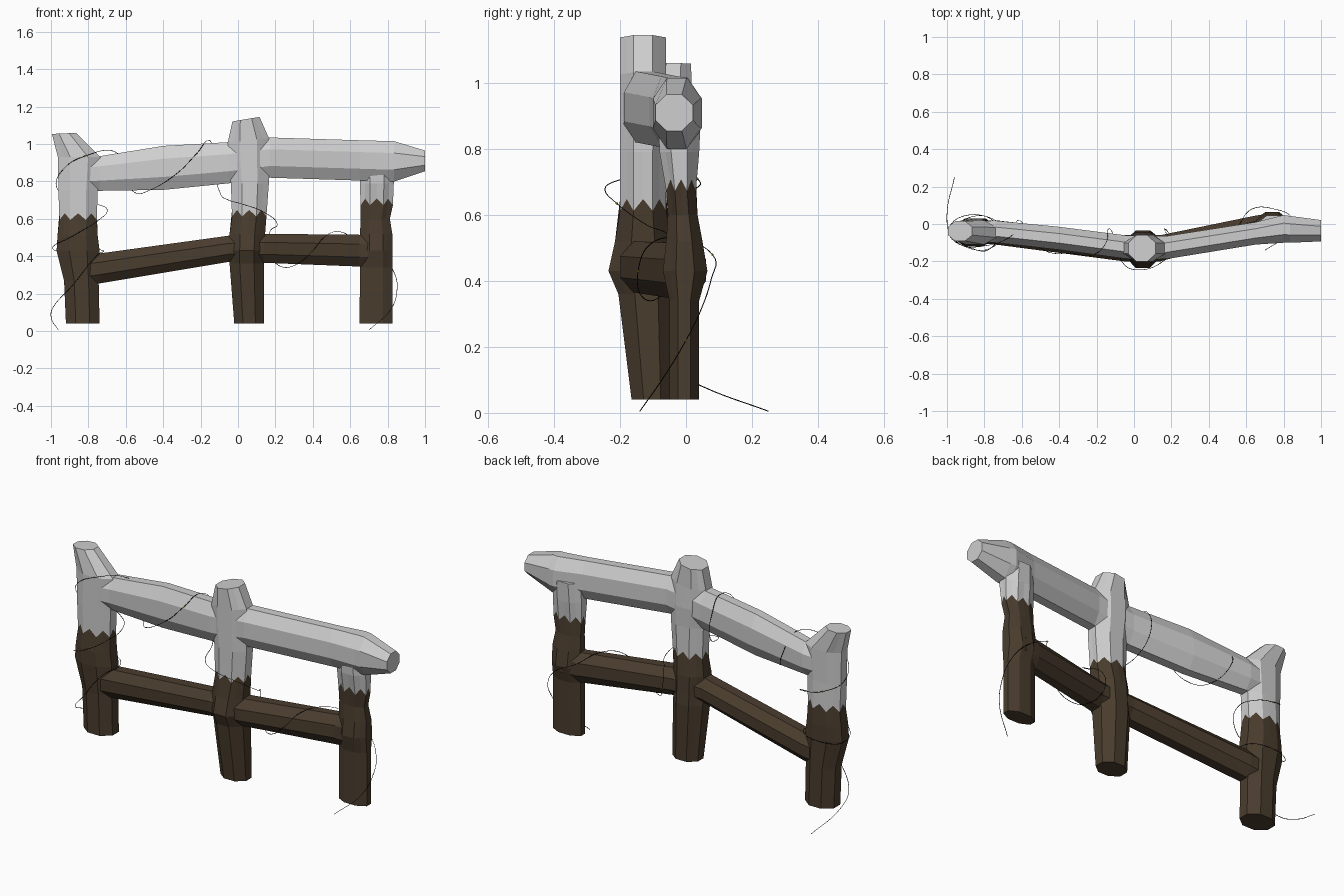
import bpy, bmesh, math

if "Cube" in bpy.data.objects:
    bpy.data.objects.remove(bpy.data.objects["Cube"])


def material(name, rgb):
    m = bpy.data.materials.new(name)
    m.diffuse_color = (*rgb, 1)
    m.use_nodes = True
    m.node_tree.nodes["Principled BSDF"].inputs["Base Color"].default_value = m.diffuse_color
    return m


WOOD = material("dark_wood", (0.068, 0.046, 0.027))
SNOW = material("pale_snow", (0.62, 0.62, 0.62))
BLACK = material("black_wire", (0.004, 0.004, 0.004))
YELLOW = material("yellow_bulb", (0.8, 0.5, 0.02))


def octagon(mids):
    """Unit octagon with flat sides on the axes, optionally with edge midpoints."""
    r = 1 / math.cos(math.pi / 8)
    pts = [(r * math.cos(math.pi * (k + .5) / 4), r * math.sin(math.pi * (k + .5) / 4)) for k in range(8)]
    if not mids:
        return pts
    out = []
    for k, p in enumerate(pts):
        q = pts[(k + 1) % 8]
        out += [p, ((p[0] + q[0]) / 2, (p[1] + q[1]) / 2)]
    return out


def loft(name, rings, mats, first_snow=0):
    """Skin closed rings; segments from first_snow upwards use the last material."""
    bm = bmesh.new()
    rows = [[bm.verts.new(p) for p in ring] for ring in rings]
    n = len(rows[0])
    for i in range(len(rows) - 1):
        for k in range(n):
            j = (k + 1) % n
            f = bm.faces.new((rows[i][k], rows[i][j], rows[i + 1][j], rows[i + 1][k]))
            f.material_index = len(mats) - 1 if i >= first_snow else 0
    bm.faces.new(rows[0][::-1])
    bm.faces.new(rows[-1]).material_index = len(mats) - 1
    bmesh.ops.recalc_face_normals(bm, faces=bm.faces[:])
    me = bpy.data.meshes.new(name)
    bm.to_mesh(me)
    bm.free()
    for m in mats:
        me.materials.append(m)
    ob = bpy.data.objects.new(name, me)
    bpy.context.collection.objects.link(ob)
    return ob


def post(name, levels, edge, zig=0.018):
    """levels: (z, x0, x1, y0, y1, tilt); the ring at index edge is the jagged snow line."""
    rings = []
    for i, (z, x0, x1, y0, y1, tilt) in enumerate(levels):
        ring = []
        for k, (u, v) in enumerate(octagon(True)):
            jag = (zig if k % 2 else -zig) if i == edge else 0
            ring.append(((x0 + x1) / 2 + u * (x1 - x0) / 2,
                         (y0 + y1) / 2 + v * (y1 - y0) / 2, z + tilt * u + jag))
        rings.append(ring)
    loft(name, rings, [WOOD, SNOW], edge)


def rail(name, stations, mat):
    """stations: (x, y0, y1, z0, z1)"""
    loft(name, [[(x, (y0 + y1) / 2 + u * (y1 - y0) / 2, (z0 + z1) / 2 + v * (z1 - z0) / 2)
                 for u, v in octagon(False)] for x, y0, y1, z0, z1 in stations], [mat])


# Posts, snow covered above the jagged line
post("left_post", [
    (.04, -.92, -.74, -.11, .03, 0), (.27, -.93, -.745, -.11, .03, 0),
    (.43, -.97, -.74, -.12, .03, 0), (.51, -.965, -.75, -.12, .03, 0),
    (.612, -.955, -.755, -.11, .025, 0), (.75, -.96, -.75, -.11, .02, 0),
    (.93, -.963, -.735, -.11, .02, 0), (1.057, -.995, -.865, -.09, .015, .003)], 4)
post("middle_post", [
    (.04, -.02, .14, -.165, -.04, 0), (.36, -.045, .14, -.205, -.035, 0),
    (.43, -.045, .14, -.235, -.04, 0), (.52, -.045, .145, -.215, -.045, 0),
    (.63, -.032, .152, -.2, -.06, 0), (.79, -.038, .165, -.2, -.06, 0),
    (.9, -.05, .165, -.2, -.055, 0), (1.02, -.055, .165, -.2, -.06, .013),
    (1.133, -.03, .115, -.2, -.06, .012)], 4)
post("right_post", [
    (.04, .65, .825, -.05, .04, 0), (.34, .652, .825, -.05, .04, 0),
    (.43, .652, .825, -.07, .065, 0), (.52, .652, .825, -.06, .05, 0),
    (.6, .656, .812, -.055, .035, 0), (.69, .655, .828, -.06, .03, 0),
    (.79, .652, .833, -.08, .04, 0), (.9, .66, .83, -.085, .045, 0)], 5)

# Rails
rail("top_rail", [
    (-.86, -.1, .015, .75, .92), (-.74, -.1, .018, .75, .935), (-.4, -.138, -.015, .755, .99),
    (-.05, -.185, -.06, .79, 1.01), (.05, -.19, -.065, .80, 1.025), (.17, -.188, -.065, .82, 1.035),
    (.65, -.11, .01, .805, 1.02), (.8, -.1, .048, .80, 1.016), (.835, -.1, .043, .80, 1.015),
    (1, -.093, .021, .855, .965)], SNOW)
rail("bottom_rail", [
    (-.85, -.1, .02, .24, .4), (-.74, -.11, .02, .255, .415), (-.05, -.2, -.06, .37, .51),
    (.14, -.2, -.06, .365, .52), (.65, -.06, .045, .345, .515), (.75, -.06, .06, .35, .515)], WOOD)

# String of lights winding round the fence
left_path = [
    (-.96, .25, .005), (-1, .05, .08), (-.98, -.06, .14), (-.88, -.125, .25), (-.76, -.125, .4),
    (-.72, -.03, .43), (-.85, .05, .43), (-.99, -.03, .44), (-.88, -.13, .51), (-.75, -.12, .59),
    (-.7, -.03, .65), (-.76, .03, .68), (-.88, .035, .71), (-.97, -.04, .77), (-.93, -.11, .87),
    (-.82, -.12, .935), (-.65, -.06, .955), (-.62, .02, .85), (-.55, -.06, .74), (-.48, -.14, .75),
    (-.33, -.157, .84), (-.22, -.165, .95), (-.155, -.11, 1.02)]
right_path = [
    (-.155, -.11, 1.02), (-.14, -.03, .92), (-.1, -.08, .75), (-.05, -.22, .7), (.02, -.245, .68),
    (.14, -.21, .635), (.21, -.12, .57), (.17, -.045, .53), (.17, -.03, .42), (.23, -.09, .345),
    (.31, -.135, .355), (.4, -.145, .43), (.47, -.11, .51), (.55, -.02, .53), (.63, .08, .48),
    (.77, .075, .4), (.84, .04, .3), (.85, 0, .22), (.82, -.06, .12), (.7, -.14, .005)]

cu = bpy.data.curves.new("light_wire", 'CURVE')
cu.dimensions = '3D'
cu.bevel_depth = 0.0015
cu.bevel_resolution = 0
cu.resolution_u = 6
path = left_path + right_path[1:]
sp = cu.splines.new('BEZIER')
sp.bezier_points.add(len(path) - 1)
for bp, co in zip(sp.bezier_points, path):
    bp.co = co
    bp.handle_left_type = bp.handle_right_type = 'AUTO'
cu.materials.append(BLACK)
bpy.context.collection.objects.link(bpy.data.objects.new("light_wire", cu))

# Tiny bulbs along the wire
bm = bmesh.new()
for p in path[3:-1:3]:
    res = bmesh.ops.create_icosphere(bm, subdivisions=1, radius=0.004)
    bmesh.ops.translate(bm, verts=res["verts"], vec=p)
me = bpy.data.meshes.new("light_bulbs")
bm.to_mesh(me)
bm.free()
me.materials.append(YELLOW)
bpy.context.collection.objects.link(bpy.data.objects.new("light_bulbs", me))
